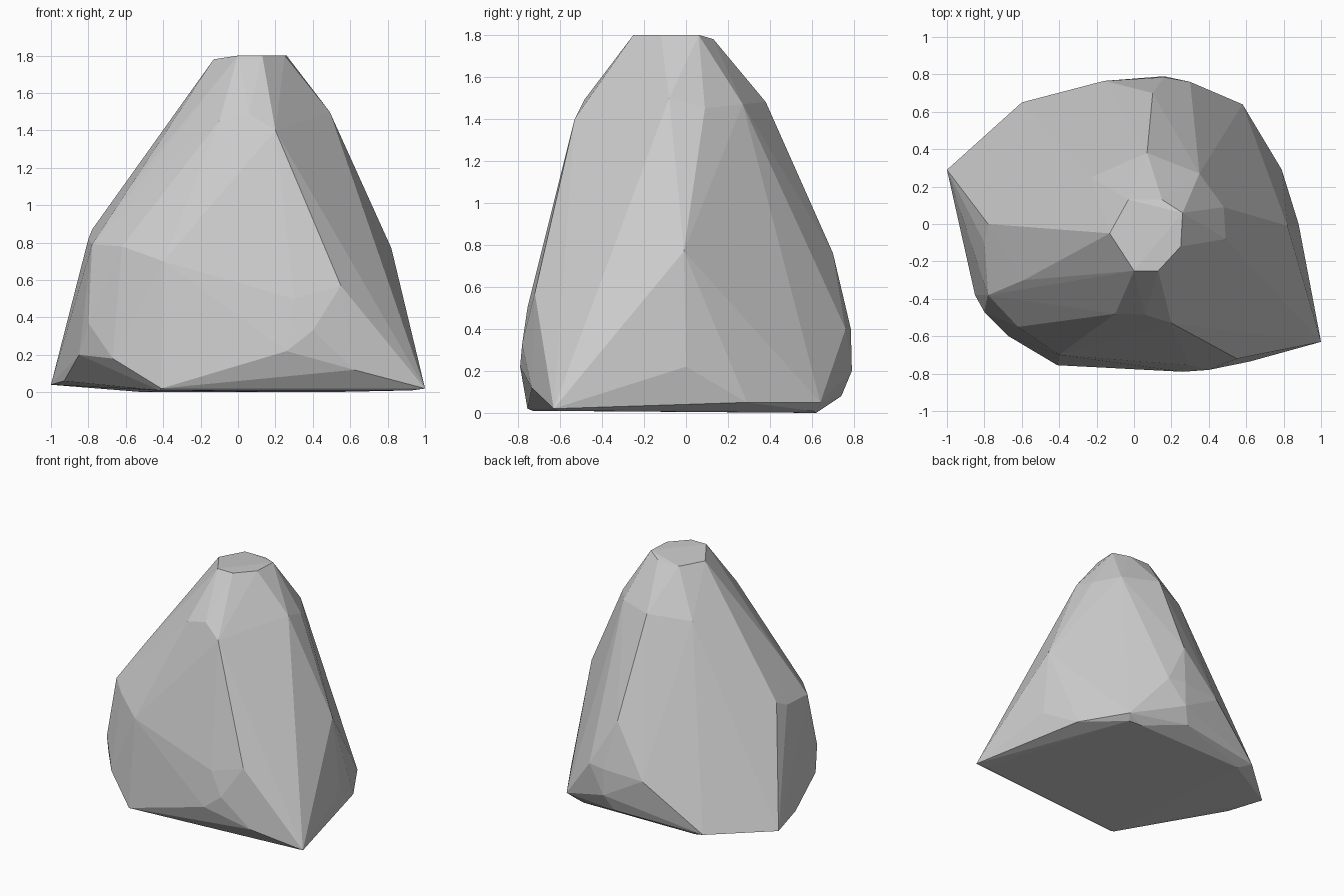
import bpy, bmesh

# Corner points of the faceted boulder, by height
base = [(-.42, -.73, .01), (.93, -.61, .01), (.55, .60, .01),
        (-.50, .60, 0), (.45, .62, 0)]
foot = [(1, -.63, .02), (.58, .64, .05), (.79, .29, .05), (-.60, .65, .04),
        (-1, .29, .04), (-.41, -.755, .02), (-.93, -.02, .06), (-.67, -.60, .18),
        (-.85, -.38, .20), (.62, -.735, .12), (.88, 0, .22), (.1, .74, .08)]
belly = [(.26, -.79, .22), (.40, -.78, .33), (.55, -.72, .57), (.30, -.755, .50),
         (-.40, -.70, .70), (.16, .79, .20), (.16, .785, .40),
         (.30, .76, .40), (-.16, .765, .38), (.10, .70, .76), (-.80, -.47, .37),
         (-.62, -.55, .78), (.82, -.01, .77), (-.80, -.10, .82), (-.78, .0, .87),
         (-.78, -.38, .79), (-.59, -.30, 1.08)]
shoulder = [(.48, .09, 1.45), (.49, -.08, 1.5), (.35, .27, 1.47), (.07, .38, 1.48),
            (-.23, .25, 1.45), (.20, -.53, 1.40), (.06, -.485, 1.49),
            (-.10, -.48, 1.45)]
crown = [(-.13, -.05, 1.78), (-.03, .13, 1.78), (.15, .13, 1.78), (.26, .06, 1.8),
         (.25, -.12, 1.8), (.13, -.25, 1.8), (0, -.25, 1.8)]

# Boulder: flat-faced convex shell around the points
bm = bmesh.new()
for p in base + foot + belly + shoulder + crown:
    bm.verts.new(p)
bmesh.ops.convex_hull(bm, input=bm.verts[:])
loose = [v for v in bm.verts if not v.link_faces]
bmesh.ops.delete(bm, geom=loose, context='VERTS')
bmesh.ops.recalc_face_normals(bm, faces=bm.faces[:])
mesh = bpy.data.meshes.new("boulder")
bm.to_mesh(mesh)
bm.free()
boulder = bpy.data.objects.new("boulder", mesh)
bpy.context.collection.objects.link(boulder)
